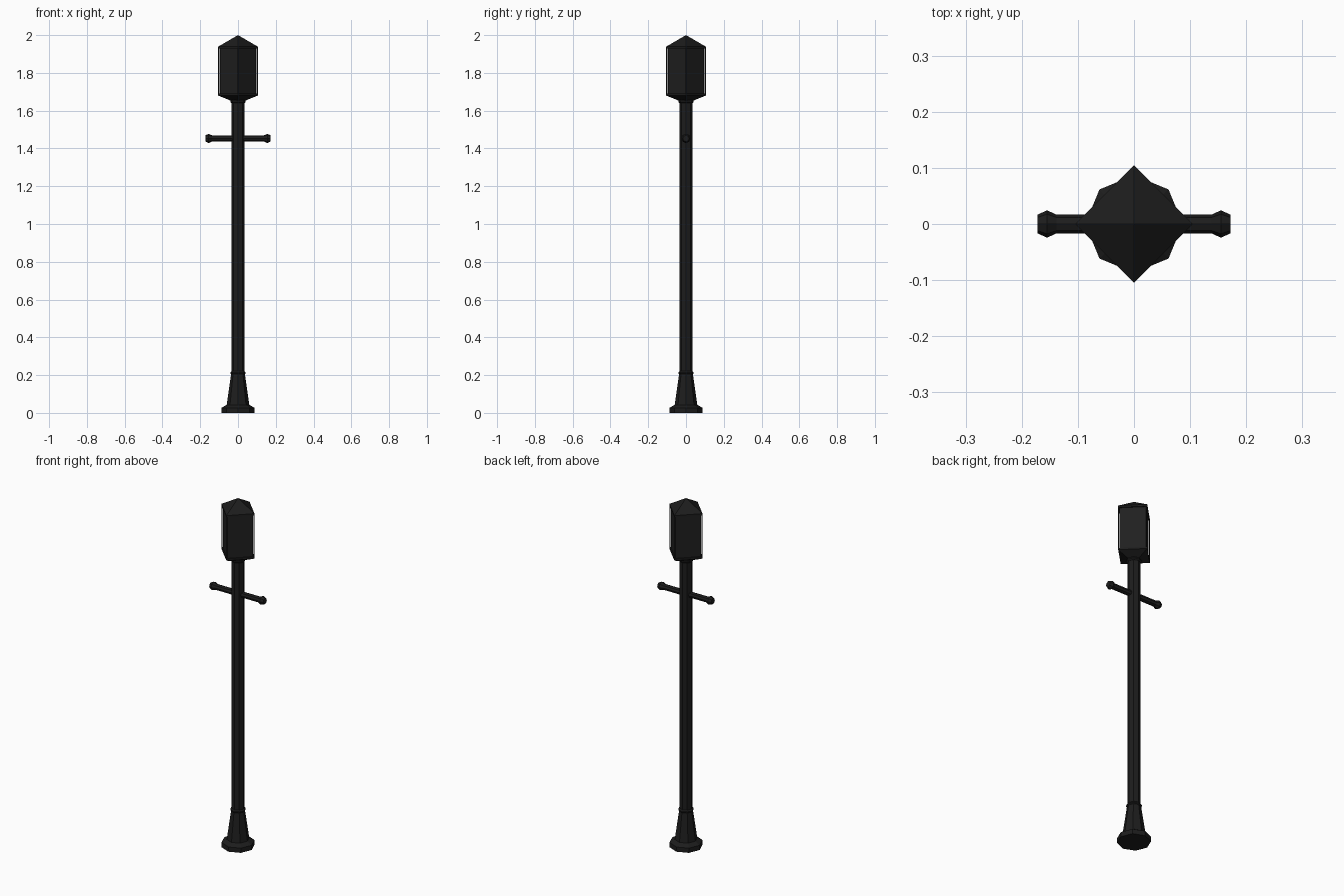
import bpy, bmesh, math
from mathutils import Matrix

if "Cube" in bpy.data.objects:
    bpy.data.objects.remove(bpy.data.objects["Cube"])


def material(name, v):
    m = bpy.data.materials.new(name)
    m.diffuse_color = (v, v, v, 1)
    m.use_nodes = True
    m.node_tree.nodes["Principled BSDF"].inputs["Base Color"].default_value = m.diffuse_color
    return m


IRON = material("black_iron", 0.012)
PANE = material("dark_pane", 0.014)


def lathe(name, profile, sides=8, mat=IRON, matrix=None):
    """Flat-sided solid from (radius, height) pairs, closed at both ends."""
    bm = bmesh.new()
    rings = []
    for r, z in profile:
        if r == 0:
            rings.append([bm.verts.new((0, 0, z))])
        else:
            rings.append([bm.verts.new((r * math.cos(2 * math.pi * i / sides),
                                        r * math.sin(2 * math.pi * i / sides), z))
                          for i in range(sides)])
    for a, b in zip(rings, rings[1:]):
        for i in range(sides):
            j = (i + 1) % sides
            if len(b) == 1:
                bm.faces.new((a[i], a[j], b[0]))
            else:
                bm.faces.new((a[i], a[j], b[j], b[i]))
    for ring in (rings[0], rings[-1]):
        if len(ring) > 1:
            bm.faces.new(ring)
    if matrix:
        bm.transform(matrix)
    bmesh.ops.recalc_face_normals(bm, faces=bm.faces)
    me = bpy.data.meshes.new(name)
    bm.to_mesh(me)
    bm.free()
    me.materials.append(mat)
    ob = bpy.data.objects.new(name, me)
    bpy.context.collection.objects.link(ob)
    return ob


# Foot, flared pedestal and pole
lathe("foot", [(0.087, 0), (0.087, 0.027), (0.06, 0.043)])
lathe("pedestal", [(0.06, 0.04), (0.036, 0.21)])
lathe("pole", [(0.034, 0.2), (0.034, 1.66)])

# Collars at the bottom and top of the pole
for name, z in (("lower_collar", 0.212), ("upper_collar", 1.65)):
    lathe(name, [(0.035, z - 0.009), (0.041, z - 0.003), (0.041, z + 0.003), (0.035, z + 0.009)])

# Ladder bar with a faceted knob on each end
along_x = Matrix.Translation((0, 0, 1.453)) @ Matrix.Rotation(math.pi / 2, 4, 'Y')
lathe("ladder_bar", [(0.0165, -0.145), (0.0165, 0.145)], matrix=along_x)
for side, x in (("left", -0.155), ("right", 0.155)):
    lathe(side + "_knob", [(0.0165, x - 0.017), (0.0245, x), (0.0165, x + 0.017)], matrix=along_x)

# Four-sided lantern: tray, panes, roof and corner posts
lathe("lantern_tray", [(0.036, 1.652), (0.105, 1.68), (0.105, 1.69)], 4)
lathe("lantern_panes", [(0.0965, 1.689), (0.0965, 1.931)], 4, PANE)
lathe("lantern_roof", [(0.105, 1.929), (0.105, 1.939), (0, 2.0)], 4)
for i in range(4):
    a = math.pi / 2 * i
    lathe(f"corner_post_{i + 1}", [(0.003, 1.689), (0.003, 1.93)], 4,
          matrix=Matrix.Translation((0.102 * math.cos(a), 0.102 * math.sin(a), 0)))
